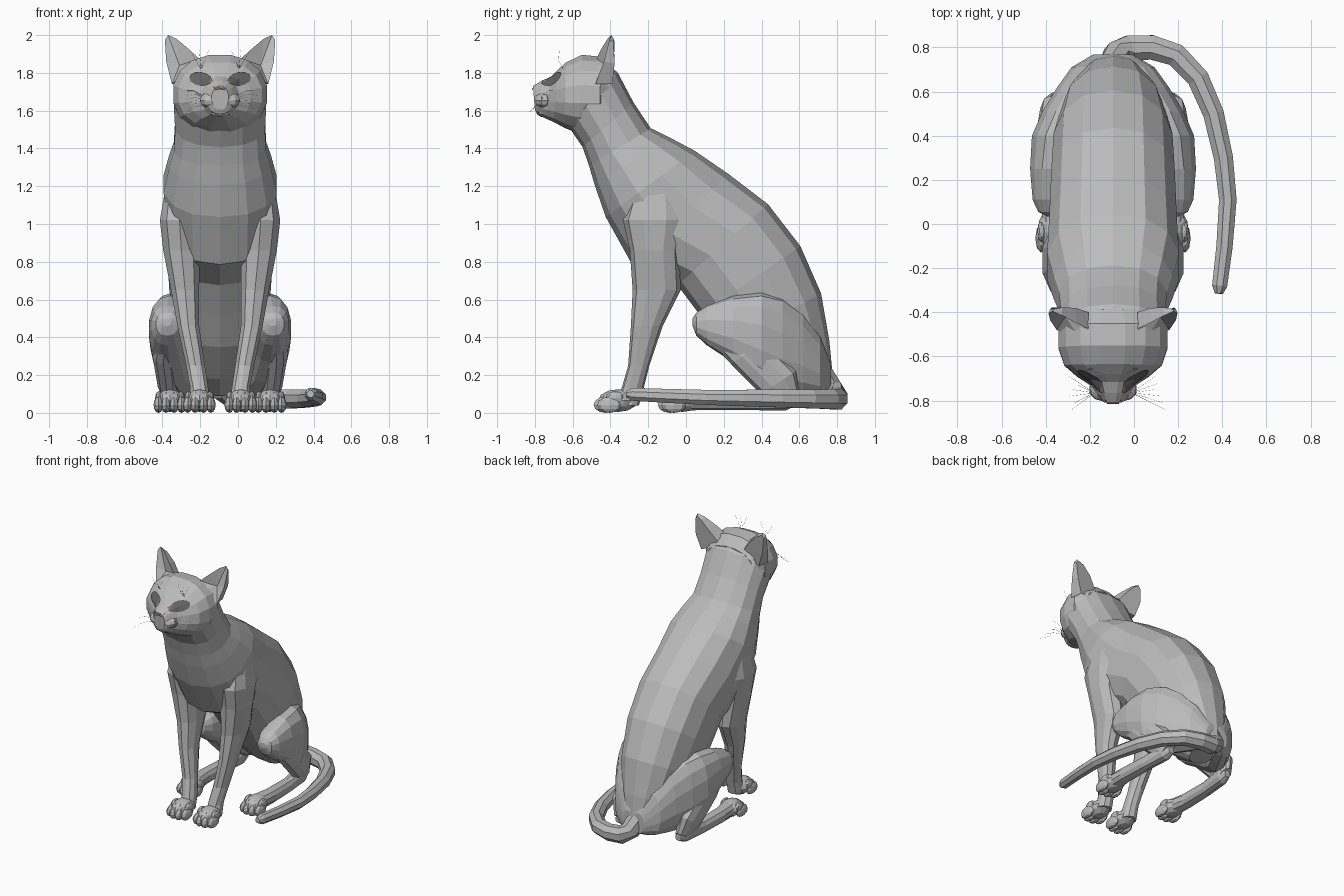
import bpy, bmesh, math, random
from mathutils import Vector, Matrix
from mathutils.bvhtree import BVHTree

if "Cube" in bpy.data.objects:
    bpy.data.objects.remove(bpy.data.objects["Cube"])

random.seed(4)
CX = -0.095  # the animal's own symmetry plane


def material(name, rgb):
    m = bpy.data.materials.new(name)
    m.diffuse_color = (*rgb, 1)
    m.use_nodes = True
    m.node_tree.nodes["Principled BSDF"].inputs["Base Color"].default_value = m.diffuse_color
    return m


FUR = material("grey fur", (0.5, 0.5, 0.5))
EYE = material("dark eye", (0.13, 0.13, 0.13))
NOSE = material("dusky pink", (0.36, 0.19, 0.19))


def finish(name, bm, mat):
    bmesh.ops.recalc_face_normals(bm, faces=bm.faces)
    me = bpy.data.meshes.new(name)
    bm.to_mesh(me)
    bm.free()
    me.materials.append(mat)
    ob = bpy.data.objects.new(name, me)
    bpy.context.collection.objects.link(ob)
    return ob


def add_loft(bm, rings, n, p=2.0):
    """Skin a list of (centre, u, v) super-ellipse rings and cap the ends."""
    prev = None
    for k, (c, u, v) in enumerate(rings):
        ring = []
        for i in range(n):
            a = 2 * math.pi * (i + 0.5) / n
            ca, sa = math.cos(a), math.sin(a)
            ring.append(bm.verts.new(
                c + u * math.copysign(abs(ca) ** (2 / p), ca)
                + v * math.copysign(abs(sa) ** (2 / p), sa)))
        if prev:
            for i in range(n):
                j = (i + 1) % n
                bm.faces.new((prev[i], prev[j], ring[j], ring[i]))
        if k in (0, len(rings) - 1):
            bm.faces.new(ring)
        prev = ring


def slices(name, secs, n=12, p=2.3):
    """Loft sections (x offset, half width, (y, z) one edge, (y, z) other edge)."""
    bm = bmesh.new()
    rings = []
    for off, hw, a, b in secs:
        a, b = Vector((CX + off, *a)), Vector((CX + off, *b))
        rings.append(((a + b) / 2, Vector((hw, 0, 0)), (b - a) / 2 * 1.02))
    add_loft(bm, rings, n, p)
    return finish(name, bm, FUR)


def add_tube(bm, pts, radii, n):
    pts = [Vector(q) for q in pts]
    rings = []
    for i, q in enumerate(pts):
        t = (pts[min(i + 1, len(pts) - 1)] - pts[max(i - 1, 0)]).normalized()
        s = t.cross(Vector((0, 0, 1)))
        s = s.normalized() if s.length > 0.01 else Vector((1, 0, 0))
        rings.append((q, s * radii[i], s.cross(t) * radii[i]))
    add_loft(bm, rings, n)


def add_ball(bm, c, r, seg=8, rows=6):
    bmesh.ops.create_uvsphere(bm, u_segments=seg, v_segments=rows, radius=1,
                              matrix=Matrix.Translation(c) @ Matrix.Diagonal((*r, 1)))


# Torso and neck: front edge to back edge
slices("torso", [
    (0, .21, (-.60, 1.60), (-.44, 1.86)),
    (0, .25, (-.62, 1.52), (-.365, 1.80)),
    (0, .243, (-.545, 1.41), (-.28, 1.64)),
    (0, .25, (-.51, 1.31), (-.19, 1.505)),
    (0, .275, (-.48, 1.21), (-.09, 1.455)),
    (0, .305, (-.42, 1.04), (.04, 1.385)),
    (0, .295, (-.28, .79), (.22, 1.26)),
    (0, .285, (-.04, .68), (.43, 1.10)),
    (0, .275, (.08, .52), (.60, .88)),
    (0, .24, (.20, .35), (.71, .63)),
    (0, .18, (.38, .18), (.755, .38)),
    (0, .09, (.52, .09), (.78, .14)),
], 14)

# Head: vertical sections from nape to nose
head = slices("head", [
    (0, .20, (-.39, 1.55), (-.385, 1.82)),
    (0, .252, (-.46, 1.49), (-.45, 1.885)),
    (0, .252, (-.57, 1.48), (-.55, 1.895)),
    (0, .225, (-.645, 1.51), (-.635, 1.855)),
    (0, .165, (-.70, 1.54), (-.68, 1.815)),
    (0, .10, (-.745, 1.56), (-.715, 1.78)),
    (0, .072, (-.79, 1.585), (-.765, 1.757)),
    (0, .045, (-.80, 1.605), (-.81, 1.73)),
], 16, 2.2)
tree = BVHTree.FromPolygons([v.co for v in head.data.vertices],
                            [p.vertices for p in head.data.polygons])


def plate(name, mat, outline, centre, lift=0.006):
    """Thin patch projected onto the face from the front."""
    bm = bmesh.new()

    def hit(x, z):
        h = tree.ray_cast(Vector((CX + x, -2, z)), Vector((0, 1, 0)))
        return bm.verts.new(h[0] + h[1] * lift)
    ring = [hit(*q) for q in outline]
    mid = hit(*centre)
    for i in range(len(ring)):
        bm.faces.new((mid, ring[i], ring[(i + 1) % len(ring)]))
    finish(name, bm, mat)


# Nose plate and chin
plate("nose", NOSE, [(-.035, 1.726), (.035, 1.726), (.026, 1.71), (-.026, 1.71)], (0, 1.718))
bm = bmesh.new()
add_ball(bm, (CX, -.745, 1.598), (.07, .05, .035))
finish("chin", bm, FUR)

for s, side in ((-1, "left"), (1, "right")):
    # Almond eyes with a small pink inner corner
    almond = []
    for i in range(12):
        a = math.tau * i / 12
        x = math.cos(a)
        almond.append((s * (.1 + .06 * x), 1.765 + .036 * math.sin(a) + .008 * x))
    plate("eye_" + side, EYE, almond, (s * .1, 1.765), .006)
    plate("eye_corner_" + side, NOSE,
          [(s * .034, 1.752), (s * .05, 1.766), (s * .052, 1.742)], (s * .046, 1.753), .009)

    # Muzzle cheek
    bm = bmesh.new()
    add_ball(bm, (CX + s * .045, -.75, 1.655), (.065, .053, .045), 10)
    finish("muzzle_" + side, bm, FUR)

    # Ears: scooped front, bulging back
    bm = bmesh.new()
    rim = [bm.verts.new((CX + s * x, y, z)) for x, y, z in (
        (.11, -.475, 1.875), (.165, -.45, 1.925), (.23, -.415, 1.98), (.275, -.395, 2.0),
        (.292, -.405, 1.975), (.285, -.435, 1.86), (.255, -.48, 1.74), (.15, -.52, 1.84))]
    cup = bm.verts.new((CX + s * .215, -.42, 1.84))
    backs = [bm.verts.new((CX + s * x, y, z)) for x, y, z in (
        (.11, -.40, 1.83), (.17, -.38, 1.905), (.23, -.378, 1.965), (.27, -.385, 1.985),
        (.285, -.385, 1.965), (.278, -.378, 1.85), (.24, -.39, 1.74), (.16, -.42, 1.77))]
    for i in range(8):
        j = (i + 1) % 8
        bm.faces.new((rim[i], rim[j], cup))
        bm.faces.new((rim[j], rim[i], backs[i], backs[j]))
    bm.faces.new(backs)
    finish("ear_" + side, bm, FUR)

    # Front leg with shoulder
    slices("front_leg_" + side, [(s * o, w, (a, z), (b, z)) for o, w, a, b, z in (
        (.20, .03, -.20, -.10, 1.36), (.215, .08, -.28, -.03, 1.18),
        (.215, .108, -.33, .0, 1.02), (.205, .10, -.295, -.04, .86),
        (.185, .078, -.28, -.03, .65), (.168, .06, -.29, -.125, .46),
        (.13, .052, -.305, -.195, .25), (.11, .05, -.34, -.225, .13),
        (.11, .055, -.37, -.25, .04))], 10)

    # Thigh, shank and long hind foot
    slices("thigh_" + side, [(s * o, w, (y, a), (y, b)) for o, w, y, a, b in (
        (.28, .02, .035, .46, .50), (.28, .06, .055, .41, .53), (.278, .088, .11, .36, .565),
        (.268, .11, .25, .27, .615), (.245, .125, .40, .16, .635),
        (.20, .122, .51, .10, .61), (.14, .115, .62, .09, .53),
        (.09, .10, .71, .09, .41), (.04, .05, .768, .11, .26))], 14, 2.3)
    slices("shank_" + side, [
        (s * .29, .05, (.08, .43), (.22, .54)), (s * .30, .06, (.24, .26), (.42, .38)),
        (s * .28, .052, (.40, .10), (.58, .22)), (s * .255, .04, (.50, .03), (.60, .10))], 10)
    slices("hind_foot_" + side, [(s * o, w, (y, a), (y, b)) for o, w, y, a, b in (
        (.25, .025, .585, .04, .09), (.255, .045, .53, .015, .14), (.27, .045, .34, .015, .11),
        (.275, .05, .12, .015, .115), (.265, .06, .0, .015, .12))], 10)

    # Paws: a pad and four toes each
    for name, off, tip in (("front_paw_", .11, -.50), ("hind_paw_", .265, -.16)):
        bm = bmesh.new()
        add_ball(bm, (CX + s * off, tip + .14, .065), (.075, .105, .06), 10)
        for dx in (-.061, -.022, .022, .061):
            y = tip + .065 + abs(dx) * .5
            add_ball(bm, (CX + s * off + dx, y, .043), (.026, .065, .043))
            add_ball(bm, (CX + s * off + dx * .95, y + .03, .08), (.021, .05, .035))
        finish(name + side, bm, FUR)

    # Whiskers and brow hairs
    bm = bmesh.new()
    thin = [.0009, .0007, .0004]
    for i in range(6):
        root = Vector((CX + s * .085, -.765, 1.63 + .009 * i))
        end = Vector((CX + s * random.uniform(.17, .24), -.84 + .03 * i, 1.58 + .025 * i))
        add_tube(bm, [root, (root + end) / 2 + Vector((0, 0, .015)), end], thin, 3)
    for i in range(3):
        root = Vector((CX + s * .10, -.65, 1.82))
        end = Vector((CX + s * (.06 + .05 * i), -.67, 1.92))
        add_tube(bm, [root, (root + end) / 2 + Vector((0, -.015, 0)), end], thin, 3)
    finish("whiskers_" + side, bm, FUR)

# Tail curling round the right side
path = [(-.10, .70, .22), (-.075, .765, .12), (-.02, .795, .08), (.08, .80, .073), (.19, .765, .073),
        (.29, .66, .074), (.36, .50, .076), (.405, .30, .079), (.425, .11, .082),
        (.41, -.10, .09), (.388, -.28, .098), (.384, -.315, .10)]
rad = [.07, .068, .064, .06, .057, .054, .051, .047, .043, .04, .037, .02]
bm = bmesh.new()
add_tube(bm, path, rad, 8)
finish("tail", bm, FUR)
